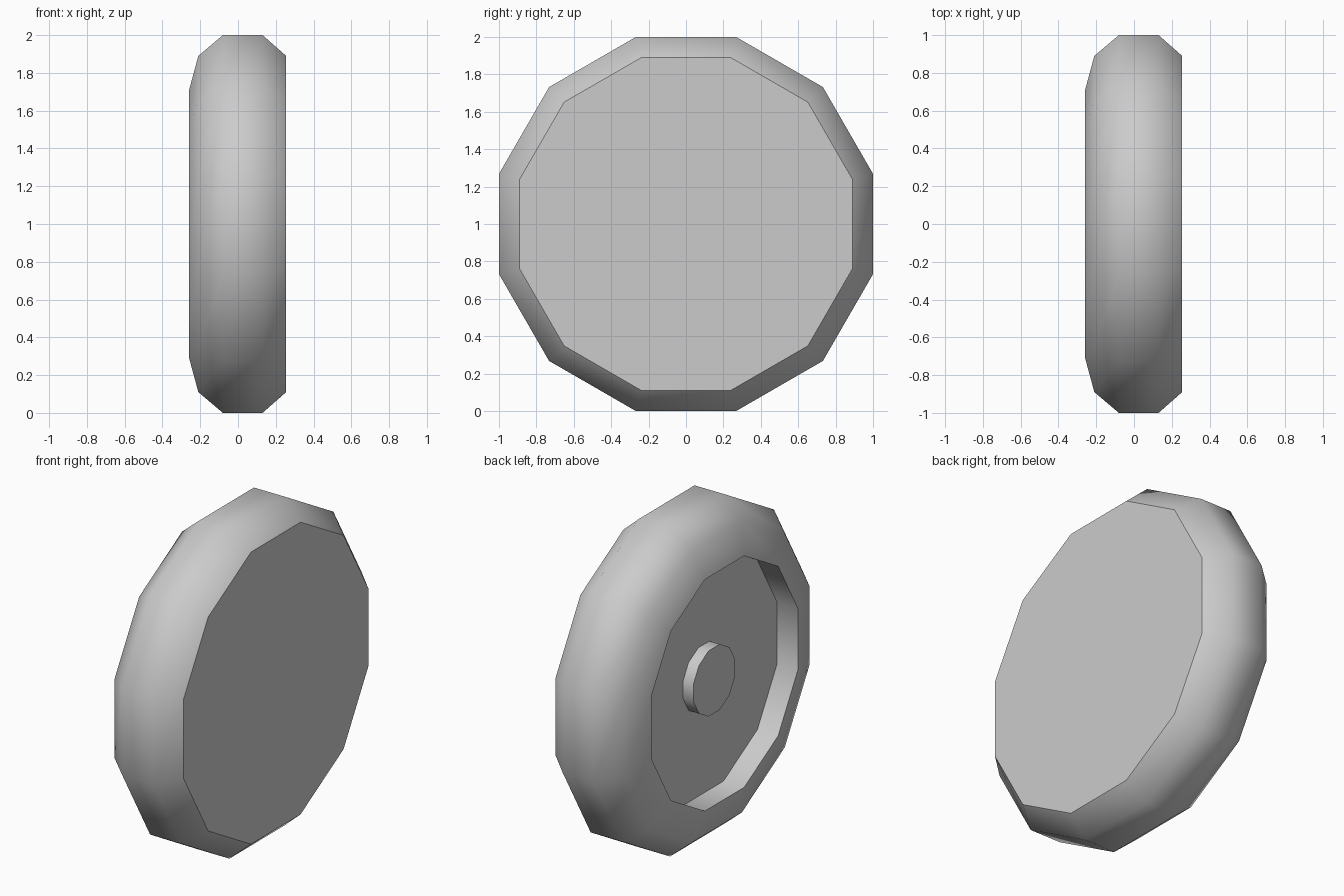
import bpy, bmesh, math

if "Cube" in bpy.data.objects:
    bpy.data.objects.remove(bpy.data.objects["Cube"])

SIDES = 12


def lathe_x(name, profile):
    """Revolve (x, flat radius) points about the wheel axis, capping both ends."""
    bm = bmesh.new()
    rings = []
    for x, apothem in profile:
        r = apothem / math.cos(math.pi / SIDES)
        ring = []
        for i in range(SIDES):
            a = 2 * math.pi * (i + 0.5) / SIDES
            ring.append(bm.verts.new((x, r * math.cos(a), r * math.sin(a))))
        rings.append(ring)
    for a, b in zip(rings, rings[1:]):
        for i in range(SIDES):
            j = (i + 1) % SIDES
            bm.faces.new((a[i], a[j], b[j], b[i]))
    bm.faces.new(rings[0])
    bm.faces.new(rings[-1])
    bmesh.ops.recalc_face_normals(bm, faces=bm.faces)
    mesh = bpy.data.meshes.new(name)
    bm.to_mesh(mesh)
    bm.free()
    obj = bpy.data.objects.new(name, mesh)
    obj.location.z = 1
    bpy.context.collection.objects.link(obj)
    bpy.ops.object.select_all(action='DESELECT')
    obj.select_set(True)
    bpy.context.view_layer.objects.active = obj
    bpy.ops.object.shade_smooth_by_angle(angle=math.radians(45))
    return obj


# Tyre with flat inner side and a recessed disc on the outer side
lathe_x("tyre", [(0.255, 0.89), (0.13, 1.0), (-0.08, 1.0), (-0.21, 0.89),
                 (-0.26, 0.705), (-0.12, 0.705)])

# Small hub cap in the middle of the recess
lathe_x("hub_cap", [(-0.12, 0.2), (-0.19, 0.2)])
